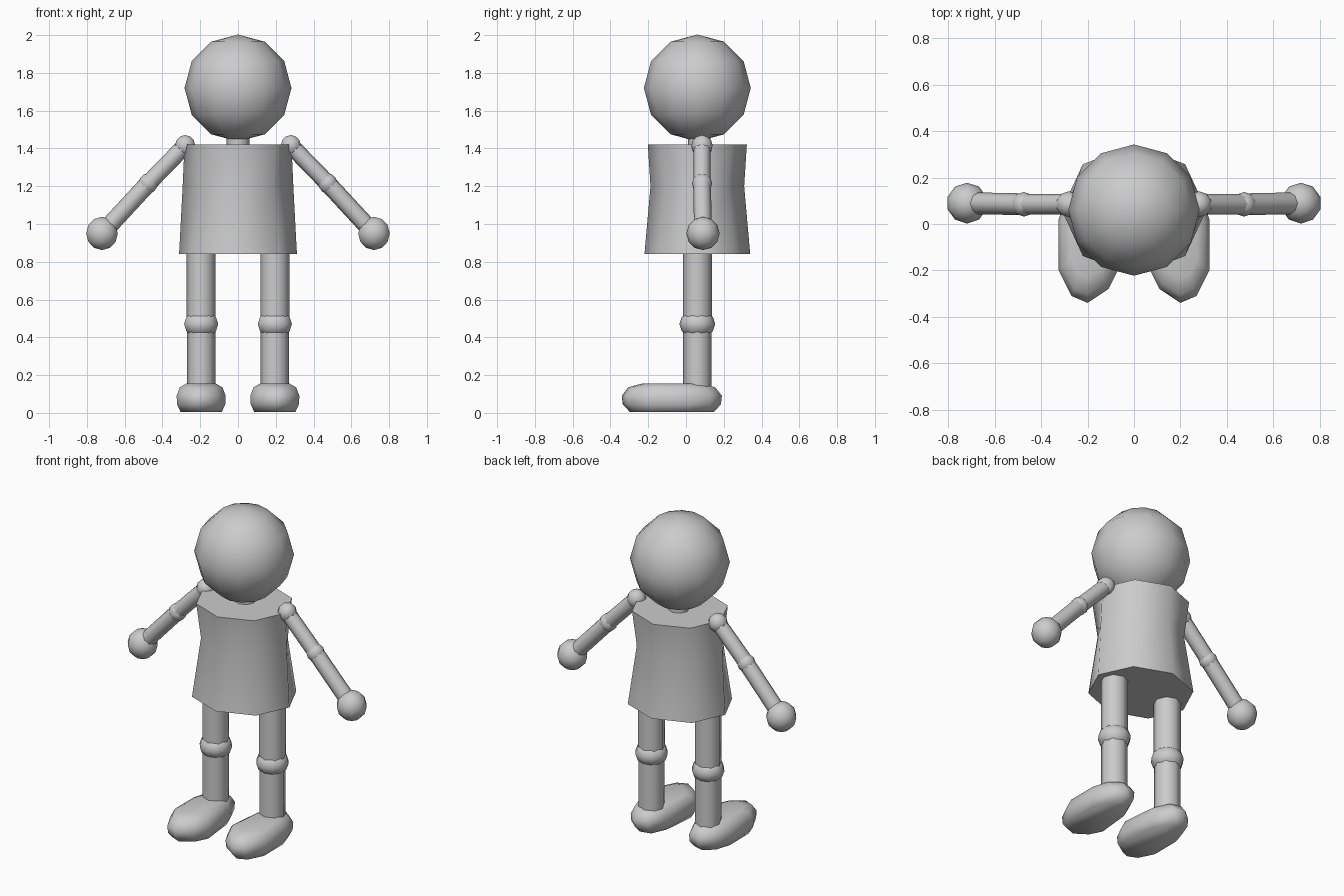
import bpy, bmesh, math
from mathutils import Vector

if "Cube" in bpy.data.objects:
    bpy.data.objects.remove(bpy.data.objects["Cube"])

grey = bpy.data.materials.new("light_grey")
grey.diffuse_color = (0.6, 0.6, 0.6, 1)
grey.use_nodes = True
grey.node_tree.nodes["Principled BSDF"].inputs["Base Color"].default_value = grey.diffuse_color


def finish(name, bm, angle=180):
    bmesh.ops.recalc_face_normals(bm, faces=bm.faces)
    me = bpy.data.meshes.new(name)
    bm.to_mesh(me)
    bm.free()
    me.materials.append(grey)
    ob = bpy.data.objects.new(name, me)
    bpy.context.collection.objects.link(ob)
    bpy.context.view_layer.objects.active = ob
    for o in bpy.context.selected_objects:
        o.select_set(False)
    ob.select_set(True)
    bpy.ops.object.shade_smooth_by_angle(angle=math.radians(angle))
    return ob


def ball(name, center, r, seg=12, rings=6):
    bm = bmesh.new()
    bmesh.ops.create_uvsphere(bm, u_segments=seg, v_segments=rings, radius=r)
    bmesh.ops.translate(bm, vec=center, verts=bm.verts)
    finish(name, bm)


def rod(name, a, b, r, seg=8):
    a, b = Vector(a), Vector(b)
    d = b - a
    bm = bmesh.new()
    bmesh.ops.create_cone(bm, cap_ends=True, segments=seg, radius1=r, radius2=r, depth=d.length)
    bm.transform(d.to_track_quat('Z', 'Y').to_matrix().to_4x4())
    bmesh.ops.translate(bm, vec=(a + b) / 2, verts=bm.verts)
    finish(name, bm, 60)


def loft(name, rings, angle):
    bm = bmesh.new()
    loops = [[bm.verts.new(p) for p in ring] for ring in rings]
    for lo, hi in zip(loops, loops[1:]):
        for i in range(len(lo)):
            j = (i + 1) % len(lo)
            bm.faces.new((lo[i], lo[j], hi[j], hi[i]))
    bm.faces.new(loops[0][::-1])
    bm.faces.new(loops[-1])
    return finish(name, bm, angle)


# Head and neck
ball("head", (0, 0.06, 1.72), 0.283)
rod("neck", (0, 0.07, 1.38), (0, 0.07, 1.48), 0.06)

# Eight-sided tunic, slightly pinched at the corners between hem and collar
rings = []
for z, rx, ry, pinch in ((0.84, 0.312, 0.28, 1), (1.2, 0.293, 0.248, 0.9), (1.42, 0.283, 0.262, 1)):
    ring = []
    for i in range(8):
        a = i * math.pi / 4
        k = pinch if i % 2 else 1
        ring.append((rx * k * math.cos(a), 0.06 + ry * k * math.sin(a), z))
    rings.append(ring)
loft("tunic", rings, 60)

# Foot outline: rounded heel and wider rounded toe, for the right side
plan = [(0.20, -0.34), (0.27, -0.31), (0.325, -0.20), (0.325, 0.02), (0.29, 0.13), (0.22, 0.19),
        (0.14, 0.17), (0.09, 0.06), (0.065, -0.19), (0.11, -0.28)]

for s, side in ((1, "right"), (-1, "left")):
    # Arm with shoulder, elbow and hand
    shoulder, elbow, hand = (s * 0.28, 0.085, 1.415), (s * 0.475, 0.085, 1.215), (s * 0.72, 0.09, 0.95)
    rod(side + "_upper_arm", shoulder, elbow, 0.045)
    rod(side + "_forearm", elbow, hand, 0.047)
    ball(side + "_shoulder", shoulder, 0.056, 10, 6)
    ball(side + "_elbow", elbow, 0.053, 10, 6)
    ball(side + "_hand", hand, 0.088, 10, 6)

    # Leg with knee
    x = s * 0.195
    rod(side + "_thigh", (x, 0.06, 0.47), (x, 0.06, 0.92), 0.077)
    rod(side + "_shin", (x, 0.06, 0.08), (x, 0.06, 0.47), 0.075)
    bm = bmesh.new()
    bmesh.ops.create_uvsphere(bm, u_segments=10, v_segments=6, radius=1)
    bmesh.ops.scale(bm, vec=(0.095, 0.095, 0.075), verts=bm.verts)
    bmesh.ops.translate(bm, vec=(x, 0.06, 0.47), verts=bm.verts)
    finish(side + "_knee", bm)

    # Shoe
    cx, cy = 0.195, -0.075
    loft(side + "_foot",
         [[(s * (cx + (px - cx) * k), cy + (py - cy) * k, z) for px, py in plan]
          for z, k in ((0.005, 0.84), (0.045, 0.98), (0.09, 1), (0.135, 0.87), (0.155, 0.6))], 65)
